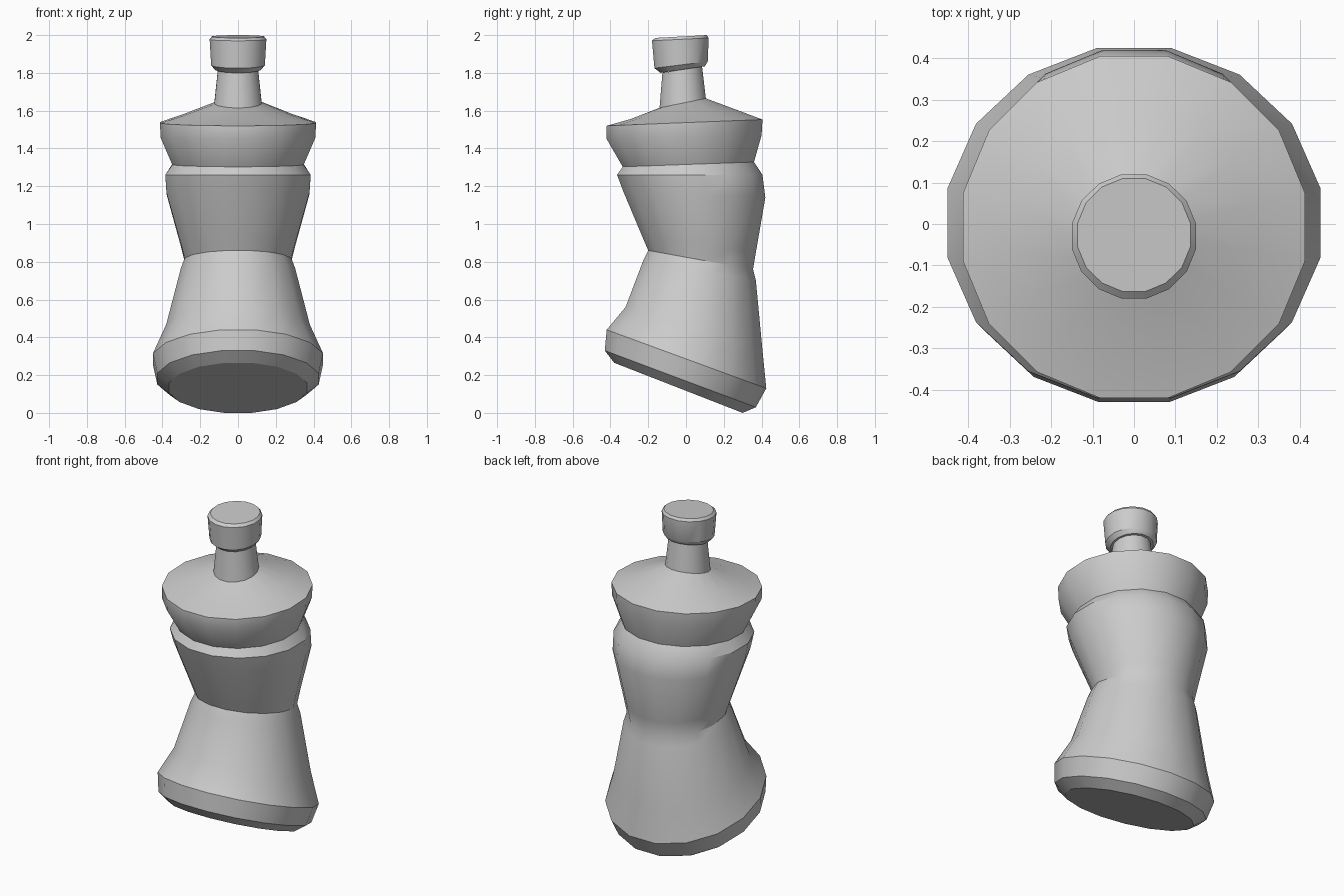
import bpy
import bmesh
import math
from mathutils import Vector

SIDES = 16

default_cube = bpy.data.objects.get("Cube")
if default_cube:
    bpy.data.objects.remove(default_cube, do_unlink=True)

# Single plain grey for the whole bottle
grey = bpy.data.materials.new("plain_grey")
grey.use_nodes = True
colour = (0.6, 0.6, 0.6, 1)
grey.diffuse_color = colour
for node in grey.node_tree.nodes:
    if node.type == "BSDF_PRINCIPLED":
        node.inputs["Base Color"].default_value = colour


def add_ring(bm, front_y, front_z, back_y, back_z):
    """Tilted regular ring spanning the given front and back points."""
    front = Vector((0, front_y, front_z))
    back = Vector((0, back_y, back_z))
    centre = (front + back) / 2
    half_depth = (back - front) / 2
    # The flats, not the corners, touch the front and back points
    grow = 1 / math.cos(math.pi / SIDES)
    across = Vector((half_depth.length, 0, 0))
    verts = []
    for i in range(SIDES):
        angle = math.tau * (i + 0.5) / SIDES
        offset = across * math.cos(angle) + half_depth * math.sin(angle)
        verts.append(bm.verts.new(centre + offset * grow))
    return verts


def loft(name, sections, close_top=True):
    """Skin a stack of tilted rings, bottom to top."""
    bm = bmesh.new()
    rings = [add_ring(bm, *section) for section in sections]
    for low, high in zip(rings, rings[1:]):
        for i in range(SIDES):
            j = (i + 1) % SIDES
            bm.faces.new((low[i], low[j], high[j], high[i]))
    bm.faces.new(list(reversed(rings[0])))
    if close_top:
        bm.faces.new(rings[-1])
    bmesh.ops.recalc_face_normals(bm, faces=bm.faces)
    mesh = bpy.data.meshes.new(name)
    bm.to_mesh(mesh)
    bm.free()
    mesh.materials.append(grey)
    obj = bpy.data.objects.new(name, mesh)
    bpy.context.collection.objects.link(obj)
    # Smooth walls with crisp creases
    bpy.ops.object.select_all(action="DESELECT")
    obj.select_set(True)
    bpy.context.view_layer.objects.active = obj
    bpy.ops.object.shade_smooth_by_angle(angle=math.radians(30))
    return obj


# Each section: front y, front z, back y, back z
base = [
    (-0.38, 0.265, 0.30, 0.0),
    (-0.43, 0.33, 0.37, 0.03),
    (-0.42, 0.44, 0.425, 0.13),
]
skirt = [
    (-0.32, 0.56, 0.405, 0.33),
    (-0.225, 0.81, 0.37, 0.70),
]
waist = [
    (-0.20, 0.86, 0.355, 0.76),
    (-0.23, 0.93, 0.37, 0.85),
]
chest = [
    (-0.335, 1.18, 0.42, 1.14),
    (-0.365, 1.26, 0.405, 1.26),
]
groove = [(-0.335, 1.303, 0.36, 1.328)]
shoulder = [
    (-0.42, 1.45, 0.40, 1.47),
    (-0.42, 1.52, 0.405, 1.553),
    (-0.295, 1.555, 0.28, 1.60),
]
neck = [
    (-0.14, 1.615, 0.105, 1.665),
    (-0.125, 1.80, 0.085, 1.835),
]
loft("bottle_body", base + skirt + waist + chest + groove + shoulder + neck)

# Bevelled cap
loft("bottle_cap", [
    (-0.135, 1.80, 0.10, 1.835),
    (-0.167, 1.825, 0.115, 1.86),
    (-0.18, 1.97, 0.12, 1.985),
    (-0.163, 1.985, 0.11, 2.0),
])
